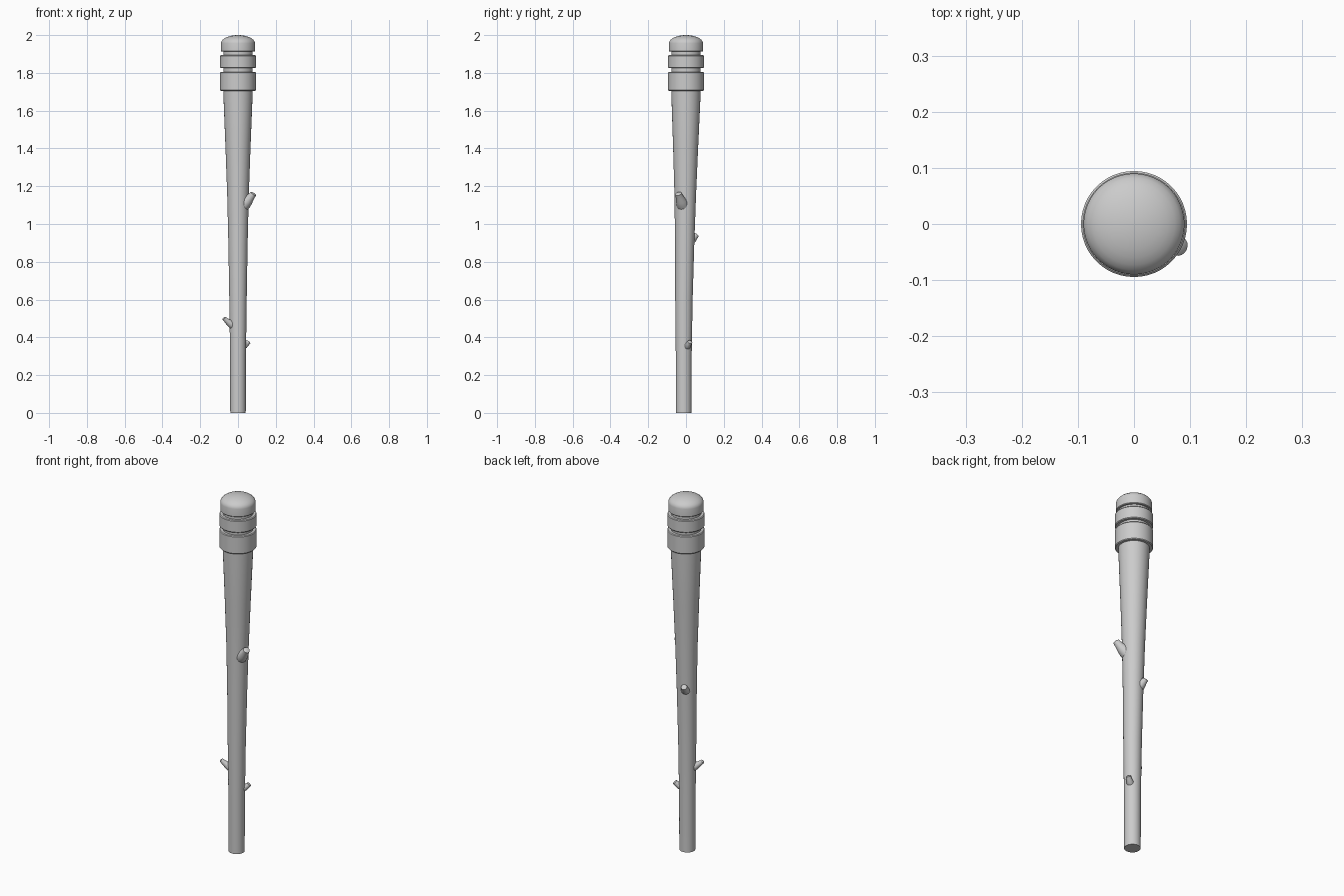
import bpy, bmesh, math
from mathutils import Vector

if "Cube" in bpy.data.objects:
    bpy.data.objects.remove(bpy.data.objects["Cube"])


def tube(name, rings, n=32, angle=35):
    """Loft circles along z-stacked or free paths. rings: (centre, radius, normal)."""
    bm = bmesh.new()
    loops = []
    for c, r, d in rings:
        q = Vector(d).to_track_quat('Z', 'Y')
        loops.append([bm.verts.new(Vector(c) + q @ Vector((r * math.cos(2 * math.pi * i / n),
                                                           r * math.sin(2 * math.pi * i / n), 0)))
                      for i in range(n)])
    for a, b in zip(loops, loops[1:]):
        for i in range(n):
            j = (i + 1) % n
            bm.faces.new((a[i], a[j], b[j], b[i]))
    bm.faces.new(loops[0][::-1])
    bm.faces.new(loops[-1])
    bmesh.ops.recalc_face_normals(bm, faces=bm.faces)
    mesh = bpy.data.meshes.new(name)
    bm.to_mesh(mesh)
    bm.free()
    ob = bpy.data.objects.new(name, mesh)
    bpy.context.collection.objects.link(ob)
    bpy.ops.object.select_all(action='DESELECT')
    ob.select_set(True)
    bpy.context.view_layer.objects.active = ob
    bpy.ops.object.shade_smooth_by_angle(angle=math.radians(angle))
    return ob


def lathe(name, profile):
    return tube(name, [((0, 0, z), r, (0, 0, 1)) for r, z in profile], 48)


# Slightly bowed, tapering wooden shaft: (y offset, z, radius)
shaft = [(-.012, 0, .041), (-.012, .3, .042), (-.011, .6, .046), (-.007, .9, .051),
         (-.004, 1.15, .057), (-.002, 1.4, .066), (0, 1.7, .078), (0, 1.93, .078)]
tube("shaft", [((0, y, z), r, (0, 0, 1)) for y, z, r in shaft])

# Two collars and the domed cap
for name, lo, hi in (("lower_collar", 1.705, 1.806), ("upper_collar", 1.825, 1.894)):
    lathe(name, [(.091, lo), (.0945, lo + .004), (.0945, hi - .004), (.091, hi)])
dome = [(.09 * math.cos(t), 1.957 + .043 * math.sin(t))
        for t in (math.radians(a) for a in (0, 12, 24, 36, 48, 60, 72, 82, 89))]
lathe("domed_cap", [(.087, 1.912), (.09, 1.915)] + dome)


# Broken twig stubs growing up and out of the shaft
def stub(name, base, tip, r0, r1):
    base, tip = Vector(base), Vector(tip)
    out = tip - base
    up = Vector((0, 0, 1))
    rings = []
    for t, k in ((0, 1.3), (.3, 1.1), (.5, .8), (.7, .35), (.88, .1), (.97, 0), (1, -.9)):
        bend = up * (.012 * (t * t - t))
        r = r1 + (r0 - r1) * k if k >= 0 else r1 * .55
        rings.append((base + out * t + bend, r, out.normalized() + up * .3 * t))
    tube(name, rings, 16, 50)


stub("stub_high", (.018, -.012, 1.09), (.083, -.041, 1.163), .031, .017)
stub("stub_back", (-.012, .012, .905), (-.027, .057, .945), .024, .015)
stub("stub_left", (-.012, -.016, .455), (-.076, -.043, .503), .021, .011)
stub("stub_low", (.015, -.002, .345), (.056, .022, .377), .018, .013)
